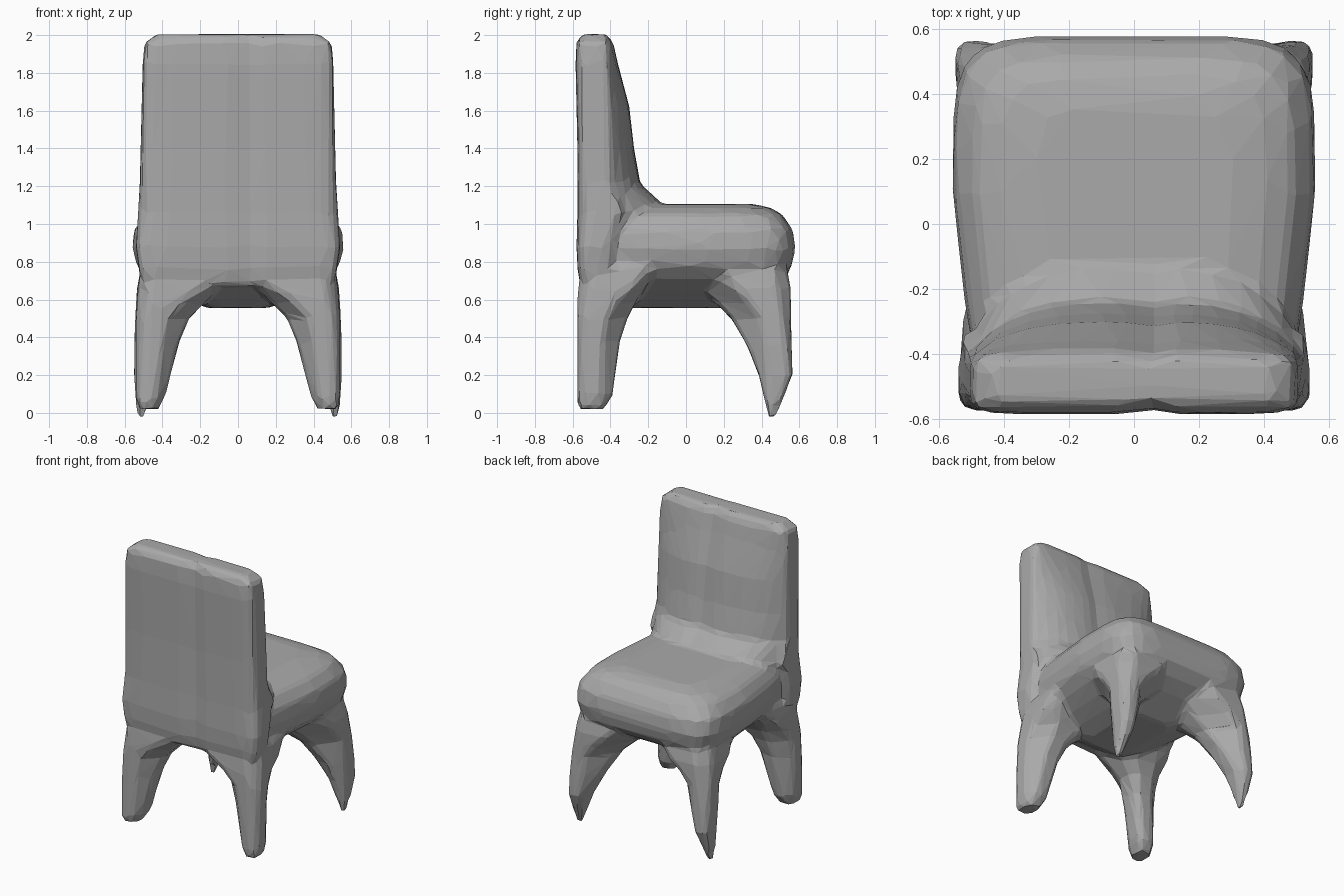
import bpy, bmesh, math

cube = bpy.data.objects.get("Cube")
if cube:
    bpy.data.objects.remove(cube)

grey = bpy.data.materials.new("plain_grey")
grey.use_nodes = True
grey.diffuse_color = (0.4, 0.4, 0.4, 1)
grey.node_tree.nodes["Principled BSDF"].inputs["Base Color"].default_value = (0.4, 0.4, 0.4, 1)

bm = bmesh.new()
SIDE = 16


def rounded_square(power):
    """Evenly spaced points of a rounded square spanning -1 to 1."""
    points = []
    for turn in range(4):
        for i in range(SIDE):
            p, q = 1, 2 * i / SIDE - 1
            for _ in range(turn):
                p, q = -q, p
            r = (abs(p) ** power + abs(q) ** power) ** (-1 / power)
            points.append((p * r, q * r))
    return points


def skin(rings):
    """Join stacked rings of points into a closed tube."""
    rings = [[bm.verts.new(p) for p in ring] for ring in rings]
    count = len(rings[0])
    for low, high in zip(rings, rings[1:]):
        for i in range(count):
            j = (i + 1) % count
            bm.faces.new((low[i], low[j], high[j], high[i]))
    bm.faces.new(rings[0][::-1])
    bm.faces.new(rings[-1])


# Cushioned seat with a rounded belly, narrowing to the rear: z, half width, back, front
seat = [(0.555, 0.16, -0.30, 0.20), (0.60, 0.28, -0.38, 0.29), (0.65, 0.38, -0.46, 0.39),
        (0.71, 0.47, -0.53, 0.49), (0.78, 0.535, -0.55, 0.56), (0.87, 0.56, -0.56, 0.58),
        (0.97, 0.55, -0.55, 0.565), (1.05, 0.49, -0.52, 0.51), (1.085, 0.41, -0.50, 0.45),
        (1.105, 0.30, -0.50, 0.36)]
rings = []
for z, w, b, f in seat:
    ring = []
    for u, v in rounded_square(6):
        y = (b + f) / 2 + v * (f - b) / 2
        ring.append((u * w * (1 - 0.2 * max(0, 0.1 - y)), y, z))
    rings.append(ring)
skin(rings)

# Backrest with a bowed front, thin upright edges and a shallow central groove
back = [(0.67, 0.50, -0.555, -0.38), (0.76, 0.525, -0.575, -0.32), (0.88, 0.54, -0.58, -0.28),
        (1.06, 0.53, -0.575, -0.08), (1.13, 0.525, -0.575, -0.15), (1.21, 0.52, -0.575, -0.24),
        (1.40, 0.515, -0.575, -0.275), (1.62, 0.51, -0.58, -0.30), (1.85, 0.505, -0.585, -0.36),
        (1.96, 0.495, -0.58, -0.385), (2.005, 0.43, -0.55, -0.42)]
EDGE_FRONT = -0.40
rings = []
for z, w, b, f in back:
    ring = []
    for u, v in rounded_square(9):
        y = (b + f) / 2 + v * (f - b) / 2
        if v > 0:
            y -= v * max(0, f - EDGE_FRONT) * abs(u) ** 3.5
        y -= v * 0.015 * math.exp(-((u - 0.1) / 0.1) ** 2)
        ring.append((u * w, y, z))
    rings.append(ring)
skin(rings)

# Legs are diagonal fins: z, inner x, outer x, inner y, outer y, half thickness
rear_leg = [(0.02, 0.42, 0.53, 0.43, 0.57, 0.06), (0.09, 0.385, 0.54, 0.39, 0.575, 0.08),
            (0.38, 0.31, 0.54, 0.35, 0.575, 0.095), (0.50, 0.26, 0.54, 0.31, 0.575, 0.11),
            (0.58, 0.18, 0.535, 0.27, 0.575, 0.15), (0.66, 0.10, 0.53, 0.22, 0.57, 0.22),
            (0.78, 0.08, 0.51, 0.16, 0.55, 0.28)]
front_leg = [(-0.025, 0.50, 0.535, 0.435, 0.475, 0.025), (0.20, 0.425, 0.55, 0.385, 0.565, 0.07),
             (0.36, 0.35, 0.55, 0.32, 0.56, 0.09), (0.50, 0.27, 0.545, 0.24, 0.555, 0.10),
             (0.58, 0.18, 0.54, 0.16, 0.555, 0.14), (0.66, 0.10, 0.535, 0.10, 0.555, 0.20),
             (0.78, 0.08, 0.51, 0.06, 0.53, 0.26)]


def add_leg(sections, side, end):
    rings = []
    for z, x0, x1, y0, y1, thick in sections:
        half_x, half_y = (x1 - x0) / 2, (y1 - y0) / 2
        length = math.hypot(half_x, half_y)
        ring = []
        for u, v in rounded_square(5):
            dx = 0.83 * u * half_x - v * thick * half_y / length
            dy = 0.83 * u * half_y + v * thick * half_x / length
            dx = max(-half_x, min(half_x, dx))
            dy = max(-half_y, min(half_y, dy))
            ring.append((side * (x0 + half_x + dx), end * (y0 + half_y + dy), z))
        rings.append(ring)
    skin(rings)


for side in (-1, 1):
    add_leg(rear_leg, side, -1)
    add_leg(front_leg, side, 1)

bmesh.ops.recalc_face_normals(bm, faces=bm.faces)
mesh = bpy.data.meshes.new("chair")
bm.to_mesh(mesh)
bm.free()
mesh.materials.append(grey)
chair = bpy.data.objects.new("chair", mesh)
bpy.context.collection.objects.link(chair)

# Fuse the parts into one skin, soften the joints, then facet it
fuse = chair.modifiers.new("fuse", "REMESH")
fuse.mode = "VOXEL"
fuse.voxel_size = 0.02
soften = chair.modifiers.new("soften", "SMOOTH")
soften.factor = 0.5
soften.iterations = 6
facet = chair.modifiers.new("facet", "DECIMATE")
facet.ratio = 0.035
